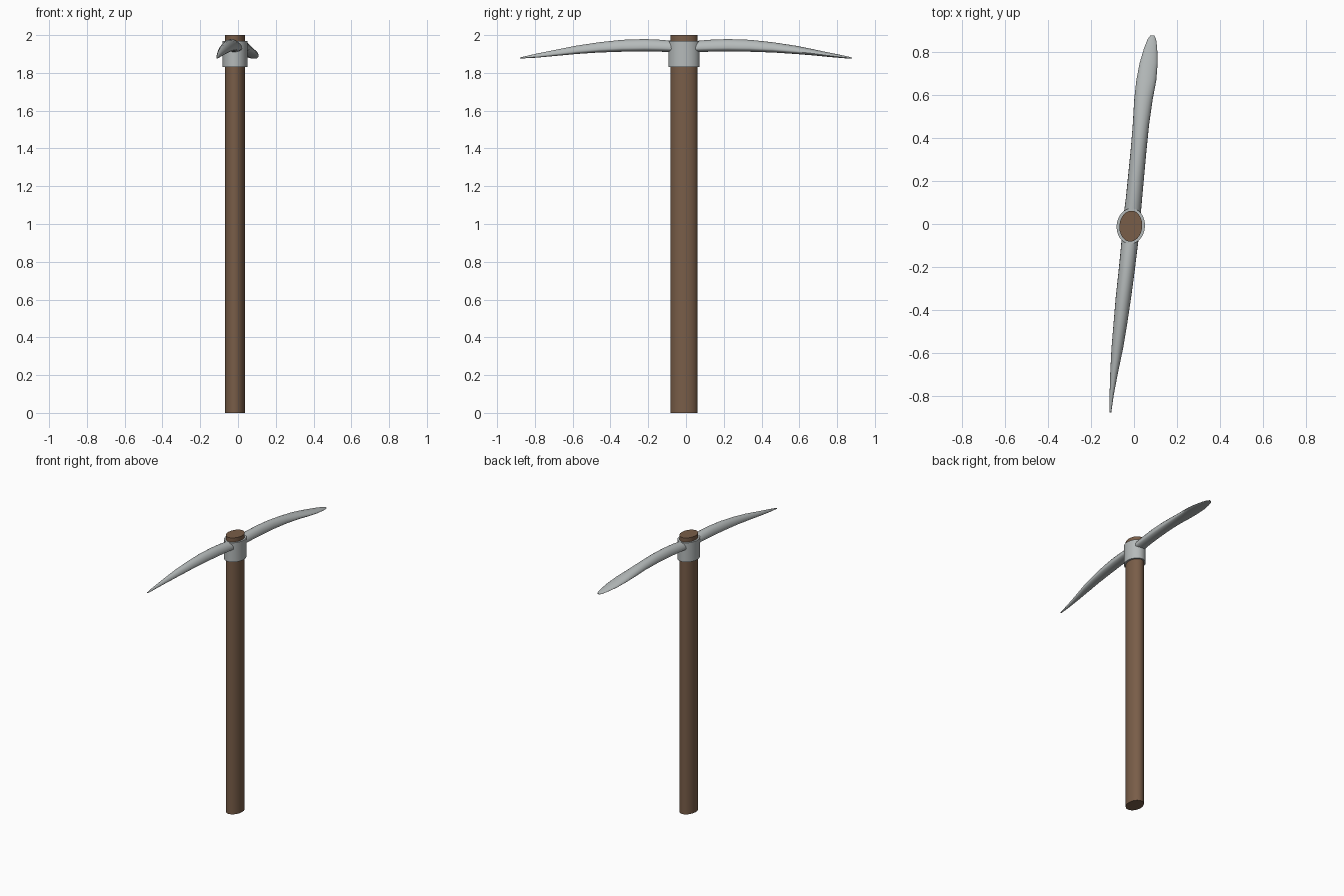
import bpy
import bmesh
import math

cube = bpy.data.objects.get("Cube")
if cube:
    bpy.data.objects.remove(cube, do_unlink=True)


def material(name, rgb):
    mat = bpy.data.materials.new(name)
    mat.use_nodes = True
    mat.diffuse_color = (*rgb, 1)
    mat.node_tree.nodes["Principled BSDF"].inputs["Base Color"].default_value = (*rgb, 1)
    return mat


WOOD = material("brown wood", (0.19, 0.11, 0.065))
STEEL = material("grey steel", (0.46, 0.49, 0.49))
CENTRE = (-0.015, -0.01)


def loft(name, rings, mat, closed=False):
    """Skin a list of equal-length rings; cap the ends or join last to first."""
    bm = bmesh.new()
    loops = [[bm.verts.new(p) for p in ring] for ring in rings]
    pairs = list(zip(loops, loops[1:]))
    if closed:
        pairs.append((loops[-1], loops[0]))
    else:
        bm.faces.new(loops[0])
        bm.faces.new(loops[-1])
    n = len(loops[0])
    for a, b in pairs:
        for i in range(n):
            j = (i + 1) % n
            bm.faces.new((a[i], a[j], b[j], b[i]))
    bmesh.ops.recalc_face_normals(bm, faces=bm.faces)
    mesh = bpy.data.meshes.new(name)
    bm.to_mesh(mesh)
    bm.free()
    mesh.materials.append(mat)
    obj = bpy.data.objects.new(name, mesh)
    bpy.context.collection.objects.link(obj)
    bpy.ops.object.select_all(action="DESELECT")
    obj.select_set(True)
    bpy.context.view_layer.objects.active = obj
    bpy.ops.object.shade_smooth_by_angle(angle=math.radians(40))
    return obj


def oval(rx, ry, z, sides=32):
    """Horizontal ellipse around the handle axis, turned slightly with the head."""
    turn = math.radians(-5)
    ring = []
    for i in range(sides):
        a = 2 * math.pi * i / sides
        x, y = rx * math.cos(a), ry * math.sin(a)
        ring.append((CENTRE[0] + x * math.cos(turn) - y * math.sin(turn),
                     CENTRE[1] + x * math.sin(turn) + y * math.cos(turn), z))
    return ring


def blade_ring(y, x0, x1, z0, z1, sides=20):
    """Domed section with a flatter underside."""
    cx, rx = (x0 + x1) / 2, (x1 - x0) / 2
    split = z0 + 0.3 * (z1 - z0)
    ring = []
    for i in range(sides):
        a = 2 * math.pi * i / sides
        c, s = math.cos(a), math.sin(a)
        height = (z1 - split) if s > 0 else (split - z0)
        ring.append((cx + rx * c, y, split + height * s))
    return ring


# Handle
loft("handle", [oval(0.053, 0.072, 0), oval(0.053, 0.072, 2)], WOOD)

# Collar: a tube around the handle
loft("collar", [oval(0.066, 0.083, 1.83), oval(0.066, 0.083, 1.97),
                oval(0.052, 0.071, 1.97), oval(0.052, 0.071, 1.83)], STEEL, closed=True)

# Blades: y, left edge, right edge, underside, top
back = [(0.03, -0.05, 0.03, 1.91, 1.967), (0.12, -0.038, 0.038, 1.912, 1.975),
        (0.22, -0.028, 0.047, 1.913, 1.979), (0.34, -0.016, 0.058, 1.912, 1.975),
        (0.46, -0.006, 0.07, 1.908, 1.962), (0.58, 0.001, 0.087, 1.9, 1.944),
        (0.67, 0.011, 0.104, 1.893, 1.926), (0.75, 0.026, 0.11, 1.885, 1.909),
        (0.82, 0.047, 0.108, 1.879, 1.895), (0.86, 0.063, 0.103, 1.876, 1.886),
        (0.878, 0.076, 0.094, 1.875, 1.881)]
front = [(-0.05, -0.056, 0.024, 1.91, 1.967), (-0.13, -0.063, 0.014, 1.912, 1.975),
         (-0.22, -0.072, 0.003, 1.913, 1.979), (-0.34, -0.085, -0.013, 1.912, 1.975),
         (-0.46, -0.095, -0.031, 1.908, 1.962), (-0.58, -0.105, -0.051, 1.9, 1.944),
         (-0.7, -0.111, -0.076, 1.889, 1.92), (-0.8, -0.114, -0.095, 1.88, 1.9),
         (-0.878, -0.115, -0.106, 1.876, 1.882)]
for name, stations in (("back_blade", back), ("front_blade", front)):
    loft(name, [blade_ring(*s) for s in stations], STEEL)
